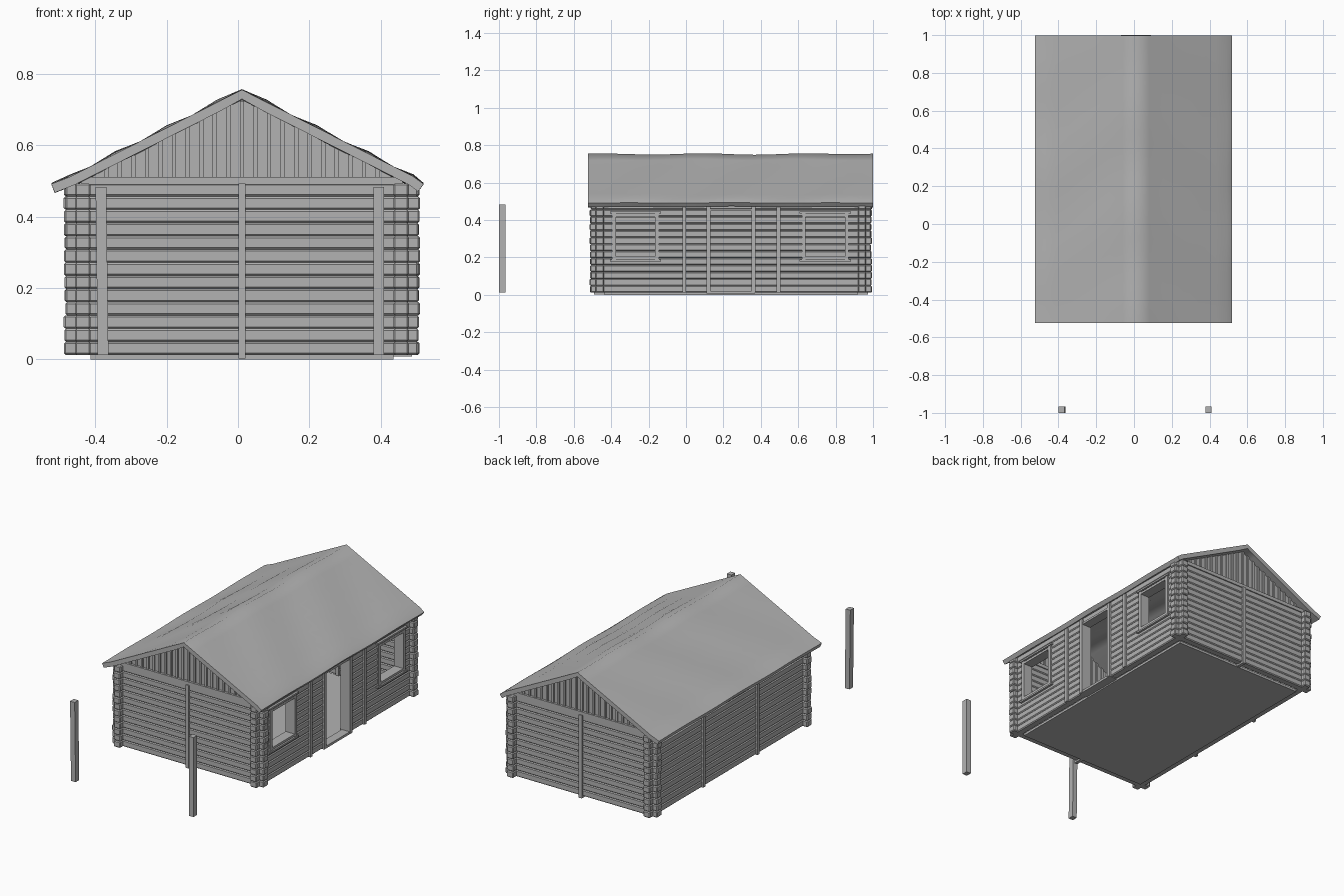
import bpy, bmesh, math, random

random.seed(4)
if "Cube" in bpy.data.objects:
    bpy.data.objects.remove(bpy.data.objects["Cube"], do_unlink=True)

grey = bpy.data.materials.new("plain_grey")
grey.diffuse_color = (0.45, 0.45, 0.45, 1)
grey.use_nodes = True
grey.node_tree.nodes["Principled BSDF"].inputs["Base Color"].default_value = (0.45, 0.45, 0.45, 1)

CX, CY = 0.011, 0.24          # middle of the house
HX, HY = 0.446, 0.701         # half distance between wall centre lines
OUT = 0.051                   # log overhang past the crossing wall
T = 0.022                     # half log thickness
BASE, STEP, ROWS = 0.012, 0.037, 13
TOP = BASE + STEP * ROWS
RIDGE, SLOPE = 0.755, 0.506


def box(bm, x, y, z, chamfer=0.0):
    """Box from three (low, high) ranges, optionally chamfered."""
    v = [bm.verts.new((a, b, c)) for c in z for b in y for a in x]
    quads = ((0, 2, 3, 1), (4, 5, 7, 6), (0, 1, 5, 4),
             (2, 6, 7, 3), (0, 4, 6, 2), (1, 3, 7, 5))
    faces = [bm.faces.new([v[i] for i in q]) for q in quads]
    if chamfer:
        edges = list({e for f in faces for e in f.edges})
        bmesh.ops.bevel(bm, geom=edges, offset=chamfer, segments=1,
                        affect='EDGES', clamp_overlap=True)


def finish(bm, name):
    bmesh.ops.recalc_face_normals(bm, faces=bm.faces)
    mesh = bpy.data.meshes.new(name)
    bm.to_mesh(mesh)
    bm.free()
    mesh.materials.append(grey)
    obj = bpy.data.objects.new(name, mesh)
    bpy.context.collection.objects.link(obj)
    return obj


def around(c, r):
    return (c - r, c + r)


def log_wall(name, along_x, line, low, high, openings=()):
    """Stacked logs, interrupted at openings given as (start, end, first row, last row)."""
    bm = bmesh.new()
    for row in range(ROWS):
        z = (BASE + STEP * row, BASE + STEP * (row + 1))
        start = low + random.uniform(-0.003, 0.003)
        cuts = [(a, b) for a, b, r0, r1 in openings if r0 <= row <= r1]
        for a, b in cuts + [(high + random.uniform(-0.003, 0.003), None)]:
            span, thick = (start, a), around(line, T)
            x, y = (span, thick) if along_x else (thick, span)
            box(bm, x, y, z, 0.005)
            start = b
    return finish(bm, name)


# Log walls, with windows and a doorway in the +x side
windows = [(-0.385, -0.155), (0.63, 0.86)]
door = (0.13, 0.35)
holes = [(*windows[0], 5, 10), (*door, 0, 11), (*windows[1], 5, 10)]
ends_x = (CX - HX - OUT, CX + HX + OUT)
ends_y = (CY - HY - OUT, CY + HY + OUT)
log_wall("front_wall", True, CY - HY, *ends_x)
log_wall("back_wall", True, CY + HY, *ends_x)
log_wall("right_wall", False, CX - HX, *ends_y)
log_wall("left_wall", False, CX + HX, *ends_y, holes)

# Floor slab and door threshold
bm = bmesh.new()
box(bm, around(CX, 0.424), around(CY, 0.677), (0, 0.014))
finish(bm, "floor")
bm = bmesh.new()
box(bm, (CX + HX - T, CX + HX + 0.03), (0.11, 0.37), (0.008, 0.022))
finish(bm, "door_threshold")

# Upright battens over the log joints
bm = bmesh.new()
for s in (-1, 1):
    box(bm, around(CX, 0.01), around(CY + s * HY, 0.032), (0.002, TOP))
    for y in (-0.01, 0.495):
        box(bm, around(CX + s * HX, 0.032), around(y, 0.01), (BASE, TOP - 0.01))
finish(bm, "wall_battens")

# Door posts and lintel
bm = bmesh.new()
for y in (0.12, 0.36):
    box(bm, around(CX + HX, 0.032), around(y, 0.011), (BASE, TOP - 0.01))
box(bm, around(CX + HX, 0.028), door, (0.448, 0.46))
finish(bm, "door_frame")

# Window frames: lining boards plus a wider head and sill
wz = (BASE + STEP * 5, BASE + STEP * 11)
for n, (a, b) in enumerate(windows):
    bm = bmesh.new()
    fx = around(CX + HX, 0.03)
    for y in (a, b):
        box(bm, fx, around(y, 0.01), (wz[0] - 0.012, wz[1] + 0.02))
    box(bm, fx, (a, b), (wz[0] - 0.005, wz[0] + 0.008))
    box(bm, fx, (a, b), (wz[1] - 0.002, wz[1] + 0.012))
    for z in (wz[0] - 0.014, wz[1] + 0.022):
        box(bm, around(CX + HX, 0.035), (a - 0.022, b + 0.022), around(z, 0.005))
    finish(bm, f"window_frame_{n + 1}")


def roof_under(x):
    return RIDGE - 0.028 - SLOPE * abs(x - CX)


def upright_board(bm, x0, x1, y, z0):
    """Board whose top follows the roof slope."""
    pts = [(x0, z0), (x1, z0), (x1, max(z0 + 0.002, roof_under(x1))),
           (x0, max(z0 + 0.002, roof_under(x0)))]
    rings = [[bm.verts.new((px, py, pz)) for px, pz in pts] for py in y]
    bm.faces.new(rings[0])
    bm.faces.new(rings[1][::-1])
    for i in range(4):
        j = (i + 1) % 4
        bm.faces.new((rings[0][i], rings[1][i], rings[1][j], rings[0][j]))


# Gables: boards, cover strips and a tie beam
for name, s in (("front_gable", -1), ("back_gable", 1)):
    bm = bmesh.new()
    wall = CY + s * HY
    for i in range(-11, 11):
        x = CX + i * 0.038
        upright_board(bm, x, x + 0.038, around(wall, 0.012), TOP + 0.015)
        if abs(i) < 11:
            upright_board(bm, x - 0.006, x + 0.006, around(wall, 0.02), TOP + 0.015)
    box(bm, around(CX, 0.45), around(wall, 0.026), (TOP - 0.003, TOP + 0.018))
    finish(bm, name)

# Softly sagging roof sheet
bm = bmesh.new()
half = [0.07, 0.14, 0.21, 0.285, 0.355, 0.425, 0.48, 0.522]
columns = [-d for d in reversed(half)] + [0] + half
NY = 24
grid = []
for j in range(NY + 1):
    t = j / NY
    fade = math.sin(math.pi * t) ** 0.5 if 0 < t < 1 else 0
    line = []
    for d in columns:
        wave = 0.004 * math.sin(t * 17 + 1 + abs(d) * 9) + 0.004 * math.cos(abs(d) * 44 + math.pi)
        if d == 0:
            wave = 0.004 * math.sin(t * 17 + 1) - 0.002
        if abs(d) > 0.5:
            wave *= 0.5
        line.append(bm.verts.new((CX - 0.012 * (d < -0.5) - 0.013 * (d > 0.5) + d,
                                  -0.523 + 1.522 * t,
                                  RIDGE - SLOPE * abs(d) + wave * fade)))
    grid.append(line)
for j in range(NY):
    for i in range(len(columns) - 1):
        bm.faces.new((grid[j][i], grid[j][i + 1], grid[j + 1][i + 1], grid[j + 1][i]))
roof = finish(bm, "roof")
if roof.data.polygons[0].normal.z < 0:
    roof.data.flip_normals()
solid = roof.modifiers.new("thickness", 'SOLIDIFY')
solid.thickness = 0.026
solid.offset = -1
bpy.ops.object.select_all(action='DESELECT')
roof.select_set(True)
bpy.context.view_layer.objects.active = roof
bpy.ops.object.modifier_apply(modifier="thickness")
bpy.ops.object.shade_smooth_by_angle(angle=math.radians(62))

# Two free-standing posts in front, one leaning slightly
for name, x, lean in (("right_post", -0.381, -0.006), ("left_post", 0.394, 0)):
    bm = bmesh.new()
    box(bm, around(x, 0.015), (-1.0, -0.966), (0.012, 0.482))
    for v in bm.verts:
        v.co.x += lean * (1 if v.co.z > 0.2 else -1) / 2
    finish(bm, name)
